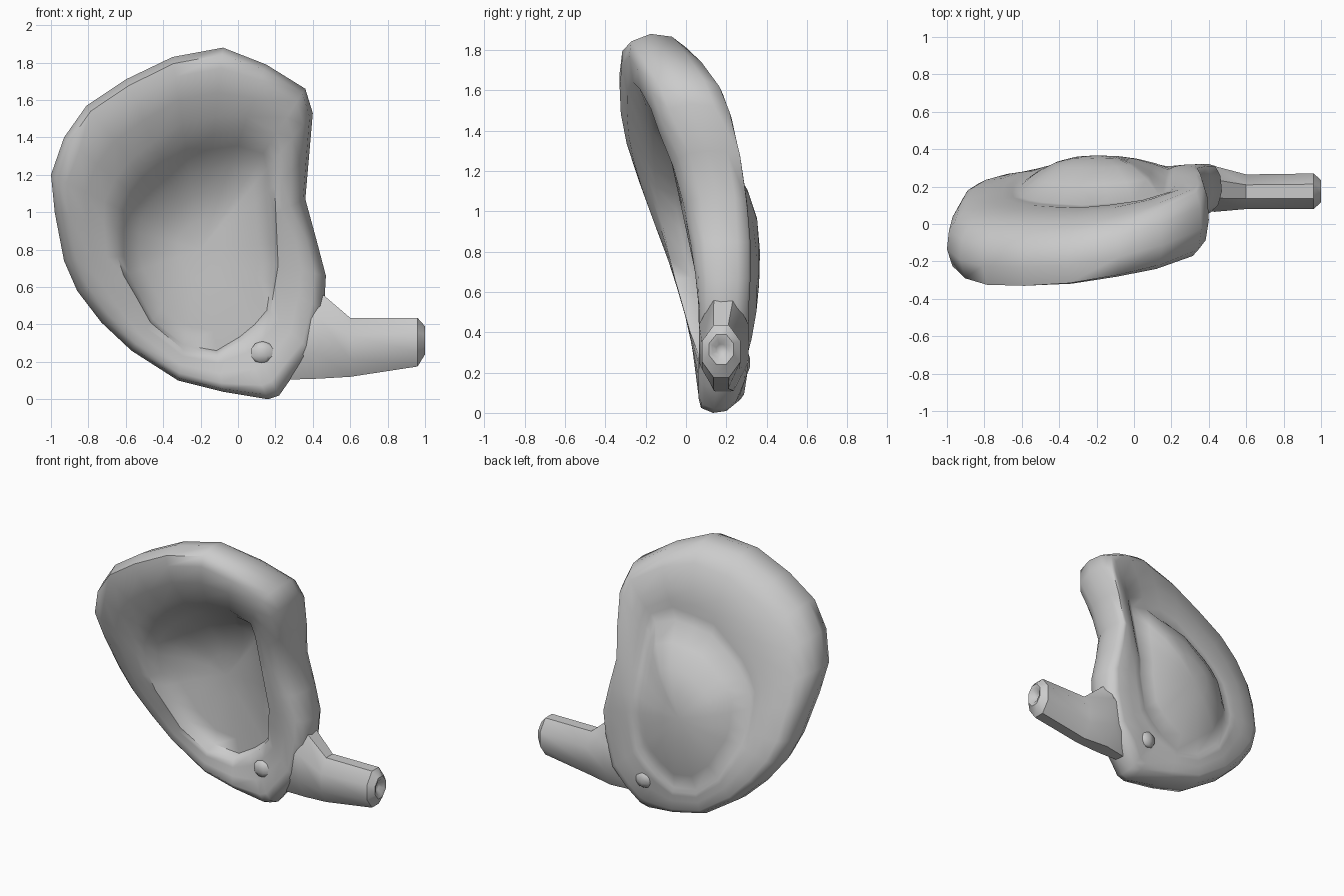
import bpy, bmesh, math
from mathutils import Vector

if "Cube" in bpy.data.objects:
    bpy.data.objects.remove(bpy.data.objects["Cube"])

# Rim outline: x, z, front y, back y
OUTLINE = [
    (-.08, 1.88, -.31, .01), (.15, 1.79, -.26, .09), (.36, 1.66, -.18, .18),
    (.40, 1.53, -.13, .23), (.38, 1.30, -.02, .28), (.36, 1.07, .04, .31),
    (.42, .85, .06, .32), (.47, .66, .07, .32), (.46, .48, .07, .31),
    (.40, .25, .06, .31), (.29, .12, .05, .30), (.22, .02, .05, .26),
    (.16, .00, .05, .25), (-.08, .04, .05, .28), (-.32, .10, .05, .29),
    (-.57, .26, .04, .28), (-.73, .41, .02, .26), (-.86, .58, -.02, .23),
    (-.93, .74, -.07, .19), (-.98, 1.0, -.18, .11), (-1.0, 1.2, -.26, .04),
    (-.93, 1.4, -.33, .00), (-.81, 1.57, -.365, -.03), (-.60, 1.71, -.37, -.04),
    (-.35, 1.83, -.355, -.03)]
# Inner panel outline: x, z
PANEL = [(-.02, 1.36), (.15, 1.31), (.19, .72), (.15, .45), (-.08, .26), (-.25, .26),
         (-.45, .42), (-.61, .72), (-.61, .98), (-.52, 1.13), (-.28, 1.31)]
CX, CZ = -.2, .8


def finish(name, bm, angle):
    bmesh.ops.recalc_face_normals(bm, faces=bm.faces)
    me = bpy.data.meshes.new(name)
    bm.to_mesh(me)
    bm.free()
    ob = bpy.data.objects.new(name, me)
    bpy.context.collection.objects.link(ob)
    bpy.ops.object.select_all(action='DESELECT')
    ob.select_set(True)
    bpy.context.view_layer.objects.active = ob
    bpy.ops.object.shade_smooth_by_angle(angle=math.radians(angle))
    return ob


def loft(name, rings, first=None, last=None, angle=40):
    """Join rings of points; close each end with a fan to a tip point."""
    bm = bmesh.new()
    vs = [[bm.verts.new(p) for p in r] for r in rings]
    n = len(vs[0])
    for a, b in zip(vs, vs[1:]):
        for i in range(n):
            j = (i + 1) % n
            bm.faces.new((a[i], a[j], b[j], b[i]))
    for ring, tip in ((vs[0], first), (vs[-1], last)):
        if tip:
            c = bm.verts.new(tip)
            for i in range(n):
                bm.faces.new((ring[i], ring[(i + 1) % n], c))
    return finish(name, bm, angle)


def panel_point(x, z):
    """Where the line from the panel centre toward x, z meets the panel outline."""
    d, best = Vector((x - CX, z - CZ)), None
    for a, b in zip(PANEL, PANEL[1:] + PANEL[:1]):
        p, e = Vector((a[0] - CX, a[1] - CZ)), Vector((b[0] - a[0], b[1] - a[1]))
        den = d.cross(e)
        if abs(den) > 1e-9:
            s, u = p.cross(e) / den, p.cross(d) / den
            if s > 0 and -1e-4 <= u <= 1.0001:
                best = s
    return CX + d.x * best, CZ + d.y * best


PANEL_RING = [panel_point(p[0], p[1]) for p in OUTLINE]


def step_depth(side, x, z):
    if side == 2:
        return min(.10, -.03 + .13 * (x - CX) - .21 * (z - CZ))
    return min(.31, .26 + .13 * (x - CX) - .27 * (z - CZ))


def rim_ring(side, t, push=0):
    """Ring between the outline (t 0) and the step (t 1) on one side."""
    pts = []
    for p, q in zip(OUTLINE, PANEL_RING):
        # the step stands off the panel, and the rim swells, most at the top
        up = max(0, min(1, (q[1] - .5) / .8))
        k = 1.05 + .10 * up * (1 if q[0] < .1 else .5)
        sx, sz = CX + (q[0] - CX) * k, CZ + (q[1] - CZ) * k
        y = p[side] + (step_depth(side, sx, sz) - p[side]) * t
        pts.append((p[0] + (sx - p[0]) * t, y + push * up, p[1] + (sz - p[1]) * t))
    return pts


def panel_ring(side, k, push, peak):
    """Ring inside the panel, bowed toward the peak depth."""
    pts = []
    for x, z in PANEL_RING:
        y = step_depth(side, x, z) + push
        pts.append((CX + (x - CX) * k, peak + (y - peak) * k ** 2.3, CZ + (z - CZ) * k))
    return pts


def edge_ring(f, t):
    a = rim_ring(2, t)
    return [(p[0], o[2] + (o[3] - o[2]) * f, p[2]) for p, o in zip(a, OUTLINE)]


# Rimmed dish: front panel, stepped front, rounded edge, stepped back, domed back
F, B = .16, .367
rings = [panel_ring(2, k, .08, F) for k in (.3, .55, .8, 1)]
rings += [rim_ring(2, 1), rim_ring(2, .8, -.01), rim_ring(2, .52, -.035),
          rim_ring(2, .24, -.01)]
rings += [edge_ring(.12, .08), edge_ring(.42, 0), edge_ring(.75, .03), edge_ring(.96, .14)]
rings += [rim_ring(3, .27, .01), rim_ring(3, .62, .02), rim_ring(3, .85, .015),
          rim_ring(3, 1)]
rings += [panel_ring(3, k, -.012, B) for k in (1, .8, .55, .3)]
loft("rimmed_dish", rings, (CX, F, CZ), (CX, B, CZ), 65)


def octagon(x, y0, y1, z0, z1, cut=.3):
    dy, dz = (y1 - y0) * cut, (z1 - z0) * cut
    return [(x, y0 + dy, z0), (x, y1 - dy, z0), (x, y1, z0 + dz), (x, y1, z1 - dz),
            (x, y1 - dy, z1), (x, y0 + dy, z1), (x, y0, z1 - dz), (x, y0, z0 + dz)]


# Side stem with a dimpled end
stem = [octagon(.27, .10, .26, .105, .52), octagon(.43, .065, .31, .11, .58),
        octagon(.60, .08, .265, .12, .435), octagon(.96, .08, .27, .175, .435),
        octagon(1.0, .115, .235, .24, .39), octagon(.995, .13, .22, .265, .365),
        octagon(.97, .15, .20, .29, .34)]
loft("side_stem", stem, (.27, .18, .3), (.965, .175, .315), 40)

# Small knobs at the foot of the dish, front and back
for name, y in (("front_knob", .085), ("back_knob", .29)):
    bm = bmesh.new()
    bmesh.ops.create_uvsphere(bm, u_segments=7, v_segments=5, radius=1)
    bmesh.ops.scale(bm, verts=bm.verts, vec=Vector((.065, .03, .06)))
    bmesh.ops.translate(bm, verts=bm.verts, vec=Vector((.13, y, .25)))
    finish(name, bm, 60)
